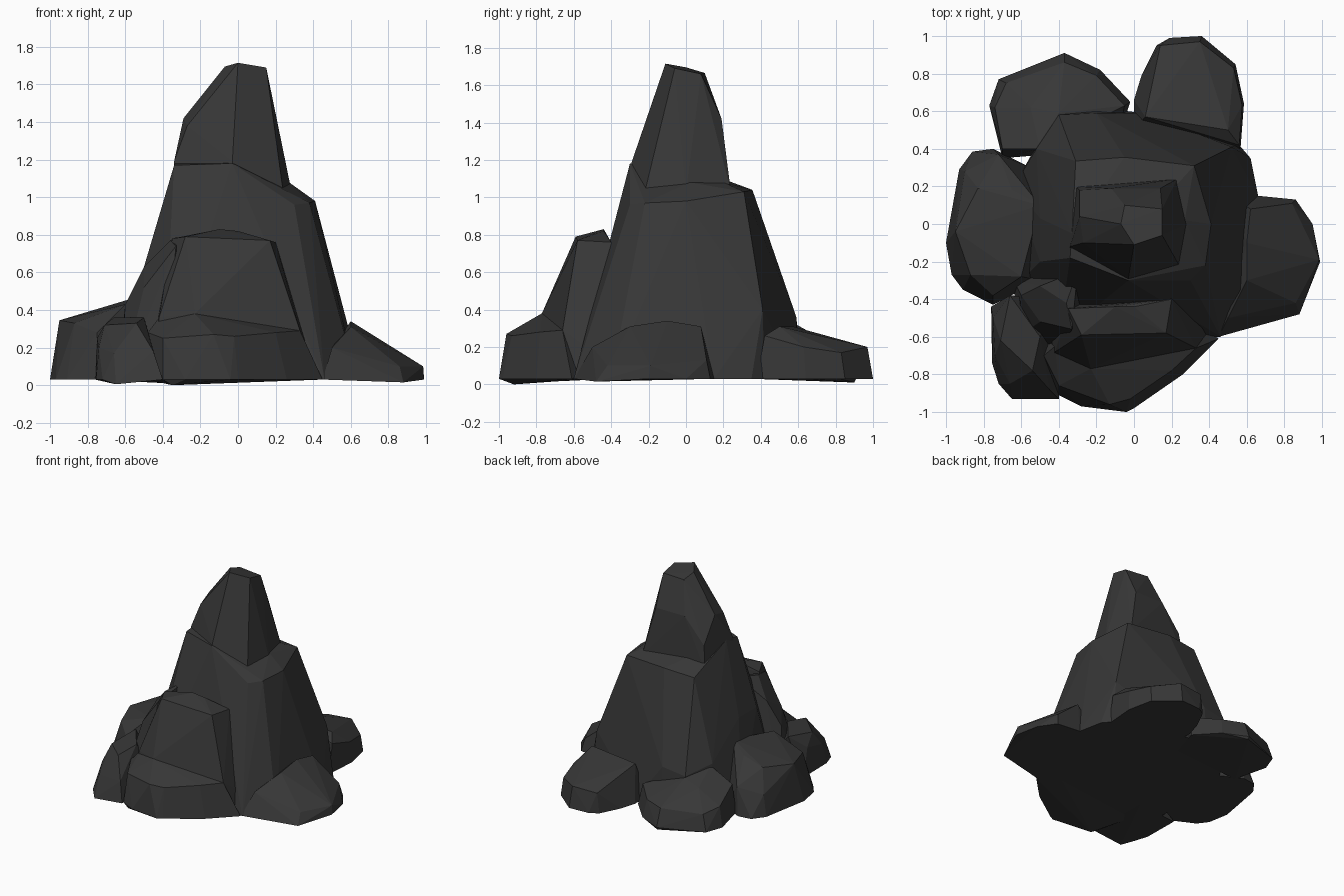
import bpy, bmesh

# One dark stone colour
stone = bpy.data.materials.new("dark stone")
stone.diffuse_color = (0.038, 0.038, 0.038, 1)


def rock(name, base, upper, base_z=0.03, flare=None):
    """Faceted boulder: hull of a ground outline (x, y) and upper corners (x, y, z)."""
    bm = bmesh.new()
    pts = [(x, y, base_z) for x, y in base] + upper
    verts = [bm.verts.new(p) for p in pts]
    res = bmesh.ops.convex_hull(bm, input=verts)
    loose = [v for v in bm.verts if not v.link_faces]
    bmesh.ops.delete(bm, geom=loose, context='VERTS')
    bmesh.ops.dissolve_limit(bm, angle_limit=0.06, verts=bm.verts[:], edges=bm.edges[:])
    bmesh.ops.recalc_face_normals(bm, faces=bm.faces[:])
    me = bpy.data.meshes.new(name)
    bm.to_mesh(me)
    bm.free()
    me.materials.append(stone)
    ob = bpy.data.objects.new(name, me)
    bpy.context.collection.objects.link(ob)
    return ob


# Main tapering body with a broken shoulder
rock("main_body",
     [(-0.6, -0.3), (-0.64, 0.2), (-0.5, 0.45), (-0.4, 0.6), (-0.2, 0.62), (0.05, 0.59),
      (0.56, 0.42), (0.62, 0.35), (0.66, 0.15), (0.63, -0.4), (0.46, -0.6), (-0.4, -0.6)],
     [(-0.52, 0.4, 0.4), (-0.4, 0.58, 0.33), (-0.2, 0.59, 0.36), (0.52, 0.41, 0.4),
      (-0.5, 0.03, 0.63), (-0.5, -0.2, 0.63), (-0.2, 0.52, 0.54), (0.49, 0.0, 0.68),
      (-0.34, -0.18, 1.17), (-0.33, -0.05, 1.19), (-0.03, -0.3, 1.18), (0.3, -0.3, 0.96),
      (0.38, -0.22, 0.97), (0.41, 0.0, 0.98), (0.32, 0.31, 1.03), (-0.05, 0.355, 1.04),
      (-0.31, 0.335, 1.02), (0.27, 0.02, 1.08), (0.22, 0.2, 1.08)])

# Upper spire
rock("spire",
     [(-0.31, 0.2), (0.23, 0.24), (0.285, 0.0), (0.24, -0.22), (-0.03, -0.32), (-0.35, -0.16)],
     [(-0.29, 0.04, 1.42), (-0.29, 0.18, 1.22), (-0.27, -0.1, 1.38), (-0.12, 0.19, 1.42),
      (0.14, 0.19, 1.42), (0.0, -0.11, 1.715), (0.15, -0.06, 1.69), (0.15, 0.08, 1.66),
      (-0.05, 0.1, 1.665), (-0.07, 0.0, 1.695), (-0.34, -0.12, 1.19), (-0.03, -0.29, 1.19)],
     base_z=1.03)

# Front buttress and the low ledge at its foot
rock("front_buttress",
     [(-0.5, -0.4), (-0.45, -0.75), (-0.23, -0.8), (0.38, -0.66), (0.44, -0.3)],
     [(-0.35, -0.45, 0.78), (-0.28, -0.59, 0.79), (-0.1, -0.44, 0.83), (0.0, -0.44, 0.82),
      (0.17, -0.58, 0.77), (0.2, -0.4, 0.76), (-0.42, -0.68, 0.36), (-0.23, -0.77, 0.38),
      (0.33, -0.66, 0.29)])
rock("front_ledge",
     [(-0.48, -0.6), (-0.4, -0.91), (-0.28, -0.97), (-0.04, -1.0), (0.0, -0.98),
      (0.26, -0.8), (0.45, -0.61), (0.3, -0.5)],
     [(-0.48, -0.7, 0.28), (-0.42, -0.65, 0.36), (-0.23, -0.77, 0.38), (0.33, -0.66, 0.29),
      (-0.4, -0.86, 0.25), (-0.13, -0.96, 0.27), (0.2, -0.78, 0.28), (-0.02, -0.93, 0.26),
      (-0.35, -0.92, 0.0)])

# Stepped column and boulder at the front left
rock("left_front_column",
     [(-0.64, -0.3), (-0.62, -0.6), (-0.4, -0.72), (-0.2, -0.4)],
     [(-0.36, -0.42, 0.77), (-0.33, -0.56, 0.74), (-0.5, -0.33, 0.63), (-0.5, -0.52, 0.52),
      (-0.6, -0.38, 0.43), (-0.3, -0.25, 0.8)])
rock("front_left_boulder",
     [(-0.76, -0.44), (-0.755, -0.74), (-0.72, -0.85), (-0.4, -0.93), (-0.4, -0.4)],
     [(-0.65, -0.93, 0.005), (-0.75, -0.5, 0.25), (-0.74, -0.7, 0.2), (-0.71, -0.62, 0.32),
      (-0.66, -0.38, 0.36), (-0.5, -0.6, 0.36), (-0.54, -0.78, 0.33), (-0.66, -0.85, 0.17),
      (-0.45, -0.88, 0.18)])

# Left boulder
rock("left_boulder",
     [(-1.0, -0.1), (-0.97, -0.27), (-0.91, -0.35), (-0.75, -0.43), (-0.5, -0.3),
      (-0.55, 0.3), (-0.75, 0.4), (-0.86, 0.385), (-0.93, 0.29)],
     [(-0.95, -0.04, 0.345), (-0.83, 0.19, 0.37), (-0.65, 0.18, 0.42), (-0.59, -0.05, 0.45),
      (-0.6, -0.28, 0.43), (-0.87, -0.27, 0.33), (-0.75, -0.38, 0.28), (-0.9, 0.28, 0.2),
      (-0.72, 0.37, 0.25), (-0.5, 0.1, 0.48)])

# Two boulders at the back
rock("back_left_boulder",
     [(-0.7, 0.35), (-0.77, 0.63), (-0.72, 0.77), (-0.37, 0.91), (-0.18, 0.82),
      (-0.02, 0.65), (-0.1, 0.4)],
     [(-0.74, 0.62, 0.19), (-0.7, 0.4, 0.28), (-0.68, 0.75, 0.16), (-0.37, 0.86, 0.17),
      (-0.55, 0.62, 0.29), (-0.2, 0.79, 0.17), (-0.4, 0.59, 0.32), (-0.05, 0.63, 0.2),
      (-0.5, 0.4, 0.38), (-0.37, 0.9, 0.01)])
rock("back_right_boulder",
     [(0.0, 0.5), (0.0, 0.66), (0.04, 0.79), (0.12, 0.95), (0.19, 0.99), (0.36, 1.0),
      (0.54, 0.85), (0.585, 0.64), (0.565, 0.38)],
     [(0.14, 0.95, 0.19), (0.35, 0.97, 0.2), (0.53, 0.83, 0.17), (0.575, 0.63, 0.2),
      (0.13, 0.78, 0.22), (0.3, 0.77, 0.235), (0.06, 0.57, 0.31), (0.5, 0.5, 0.31),
      (0.56, 0.42, 0.26)])

# Right boulder sloping down to the ground
rock("right_boulder",
     [(0.5, 0.15), (0.66, 0.15), (0.86, 0.13), (0.95, 0.0), (0.99, -0.2), (0.45, -0.6)],
     [(0.88, -0.48, 0.015), (0.6, -0.1, 0.34), (0.62, 0.08, 0.31), (0.6, -0.3, 0.31),
      (0.85, -0.06, 0.175), (0.84, 0.11, 0.13), (0.985, -0.19, 0.1), (0.86, -0.42, 0.1),
      (0.5, -0.5, 0.2)])
